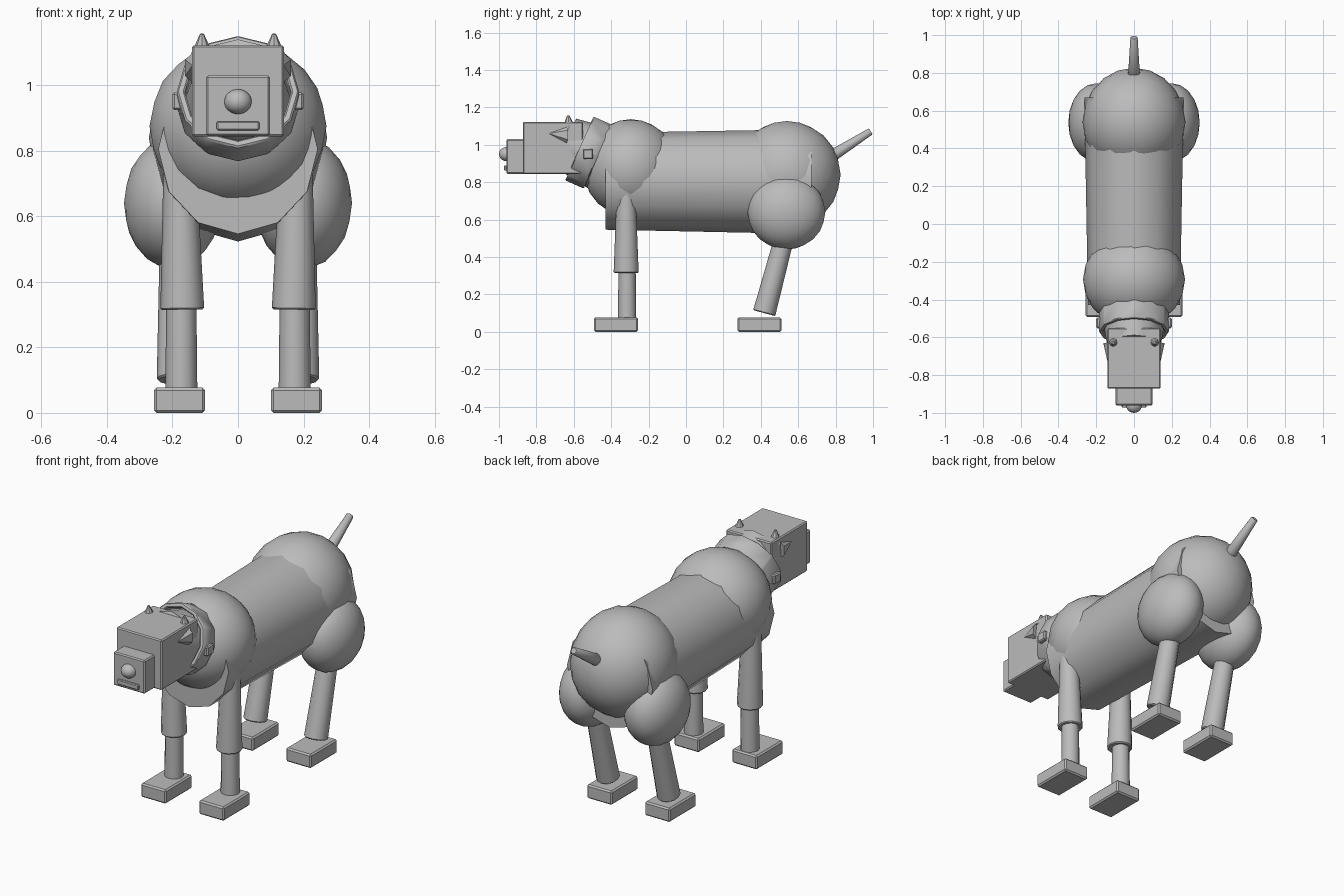
import bpy, bmesh, math
from mathutils import Vector, Matrix

if "Cube" in bpy.data.objects:
    bpy.data.objects.remove(bpy.data.objects["Cube"])

grey = bpy.data.materials.new("plain_grey")
grey.diffuse_color = (0.5, 0.5, 0.5, 1)
grey.use_nodes = True
grey.node_tree.nodes["Principled BSDF"].inputs["Base Color"].default_value = grey.diffuse_color


def finish(name, bm, smooth=True, bevel=0.0):
    bmesh.ops.recalc_face_normals(bm, faces=bm.faces[:])
    mesh = bpy.data.meshes.new(name)
    bm.to_mesh(mesh)
    bm.free()
    mesh.materials.append(grey)
    ob = bpy.data.objects.new(name, mesh)
    bpy.context.collection.objects.link(ob)
    if smooth:
        bpy.ops.object.select_all(action='DESELECT')
        ob.select_set(True)
        bpy.context.view_layer.objects.active = ob
        bpy.ops.object.shade_smooth_by_angle(angle=math.radians(40))
    if bevel:
        mod = ob.modifiers.new("edge_bevel", 'BEVEL')
        mod.width = bevel
        mod.segments = 1
    return ob


def box(name, lo, hi, bevel=0.006):
    lo, hi = Vector(lo), Vector(hi)
    bm = bmesh.new()
    bmesh.ops.create_cube(bm, size=1, matrix=Matrix.Translation((lo + hi) / 2)
                          @ Matrix.Diagonal((*(hi - lo), 1)))
    return finish(name, bm, False, bevel)


def ball(name, center, radii, detail=3):
    bm = bmesh.new()
    bmesh.ops.create_icosphere(bm, subdivisions=detail, radius=1,
                               matrix=Matrix.Translation(center) @ Matrix.Diagonal((*radii, 1)))
    return finish(name, bm)


def tube(name, a, b, r1, r2, sides=12, x_scale=1.0, bevel=0.0):
    a, b = Vector(a), Vector(b)
    turn = (b - a).to_track_quat('Z', 'Y').to_matrix().to_4x4()
    bm = bmesh.new()
    bmesh.ops.create_cone(bm, cap_ends=True, segments=sides, radius1=r1, radius2=r2,
                          depth=(b - a).length,
                          matrix=Matrix.Translation((a + b) / 2)
                          @ Matrix.Diagonal((x_scale, 1, 1, 1)) @ turn)
    return finish(name, bm, True, bevel)


def ring(name, a, b, outer, inner, sides=12):
    # Open band: outer and inner walls joined by flat rims
    a, b = Vector(a), Vector(b)
    turn = (b - a).to_track_quat('Z', 'Y').to_matrix()
    bm = bmesh.new()
    loops = []
    for end, r in ((a, outer), (b, outer), (b, inner), (a, inner)):
        loops.append([bm.verts.new(end + turn @ Vector((r * math.cos(t), r * math.sin(t), 0)))
                      for t in (math.tau * i / sides for i in range(sides))])
    for k in range(4):
        p, q = loops[k], loops[(k + 1) % 4]
        for i in range(sides):
            j = (i + 1) % sides
            bm.faces.new((p[i], p[j], q[j], q[i]))
    return finish(name, bm, True, 0.005)


# Torso
tube("torso", (0, -0.43, 0.805), (0, 0.67, 0.803), 0.259, 0.28, 12, 0.94)
ball("chest", (0, -0.295, 0.875), (0.27, 0.255, 0.262))
ball("rump", (0, 0.54, 0.84), (0.272, 0.287, 0.287))
tube("tail", (0, 0.74, 0.915), (0, 0.988, 1.072), 0.036, 0.02, 10, 1, 0.004)

# Neck and collar
tube("neck", (0, -0.35, 0.88), (0, -0.645, 1.01), 0.19, 0.142)
ring("collar", (0, -0.471, 0.937), (0, -0.57, 0.981), 0.187, 0.162)

# Head
box("head", (-0.14, -0.872, 0.843), (0.14, -0.55, 1.122))
box("snout", (-0.097, -0.96, 0.845), (0.097, -0.86, 1.03))
ball("nose", (0, -0.96, 0.95), (0.042, 0.04, 0.038))
box("mouth", (-0.065, -0.972, 0.862), (0.065, -0.95, 0.89), 0.004)

for side, label in ((-1, "left"), (1, "right")):
    # Head details
    tube(label + "_ear", (side * 0.11, -0.625, 1.09), (side * 0.11, -0.63, 1.157), 0.036, 0.006, 8, 1)
    tube(label + "_cheek_point", (side * 0.132, -0.635, 1.053), (side * 0.14, -0.73, 1.06),
         0.05, 0.003, 6, 0.65)
    xs = sorted((side * 0.165, side * 0.2))
    box(label + "_collar_stud", (xs[0], -0.552, 0.924), (xs[1], -0.496, 0.978), 0.006)

    # Front leg
    x = side * 0.17
    tube(label + "_front_upper_leg", (x, -0.32, 0.315), (x + side * 0.008, -0.32, 0.78),
         0.067, 0.049, 12, 1, 0.005)
    tube(label + "_front_lower_leg", (x + side * 0.003, -0.315, 0.06), (x + side * 0.003, -0.315, 0.34),
         0.049, 0.046)

    # Back leg
    ball(label + "_thigh", (side * 0.2, 0.537, 0.64), (0.148, 0.208, 0.2))
    tube(label + "_back_lower_leg", (side * 0.187, 0.418, 0.1), (side * 0.187, 0.53, 0.52),
         0.061, 0.052, 12, 1, 0.005)

    # Feet
    xs = sorted((side * 0.101, side * 0.256))
    for part, y0 in (("front", -0.492), ("back", 0.275)):
        box(f"{label}_{part}_foot", (xs[0], y0, 0), (xs[1], y0 + 0.235, 0.077), 0.008)
